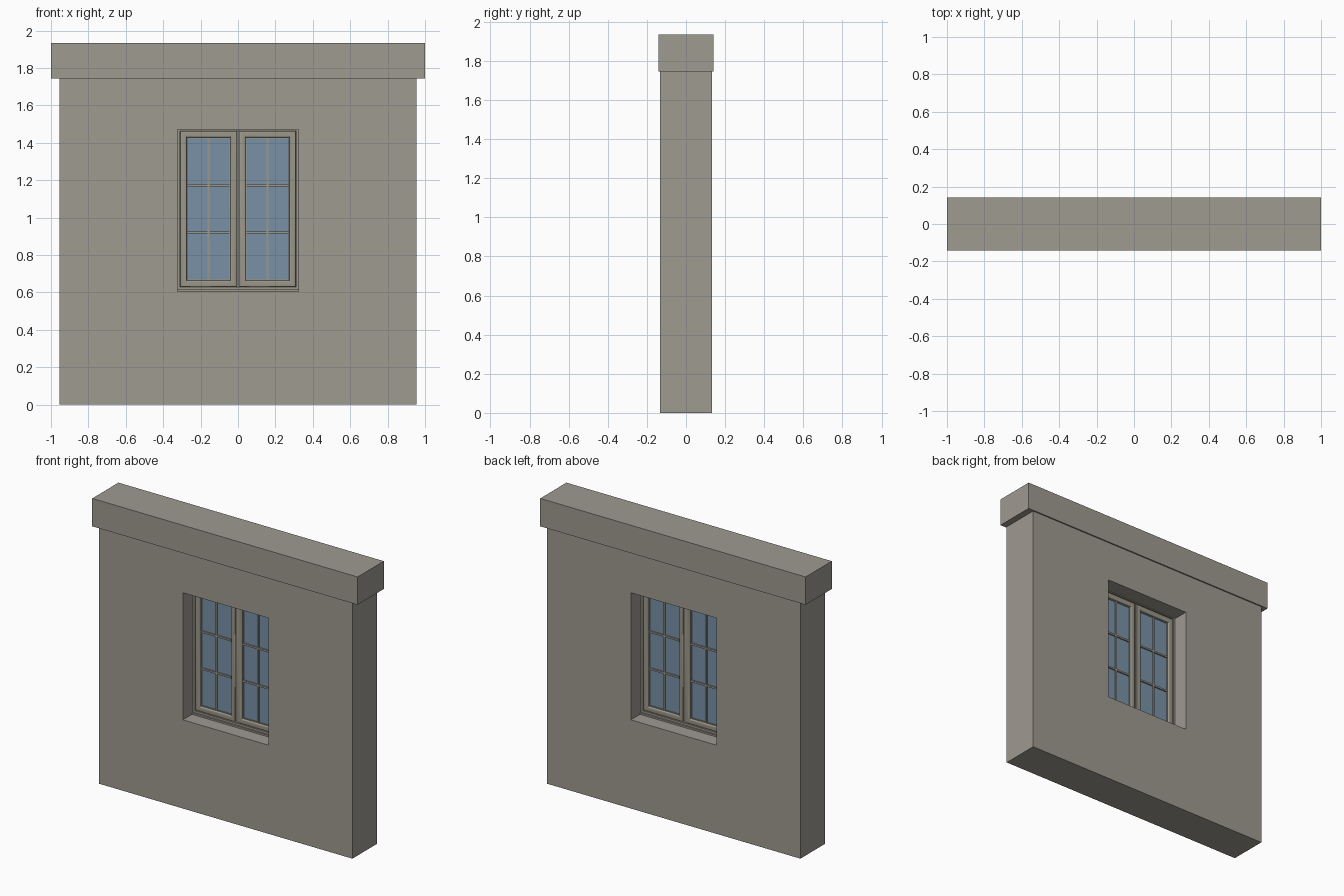
import bpy, bmesh, math

if "Cube" in bpy.data.objects:
    bpy.data.objects.remove(bpy.data.objects["Cube"])


def material(name, rgb):
    m = bpy.data.materials.new(name)
    m.diffuse_color = (*rgb, 1)
    m.use_nodes = True
    m.node_tree.nodes["Principled BSDF"].inputs["Base Color"].default_value = m.diffuse_color
    return m


STONE = material("warm grey plaster", (0.345, 0.325, 0.285))
FRAME = material("frame beige", (0.33, 0.31, 0.255))
GLASS = material("blue glass", (0.19, 0.285, 0.39))


def finish(name, bm, mat):
    bmesh.ops.recalc_face_normals(bm, faces=bm.faces)
    me = bpy.data.meshes.new(name)
    bm.to_mesh(me)
    bm.free()
    me.materials.append(mat)
    ob = bpy.data.objects.new(name, me)
    bpy.context.collection.objects.link(ob)
    return ob


def box(name, x, y, z, mat):
    bm = bmesh.new()
    bmesh.ops.create_cube(bm, size=1)
    for v in bm.verts:
        v.co = [r[0] + (c + 0.5) * (r[1] - r[0]) for c, r in zip(v.co, (x, y, z))]
    return finish(name, bm, mat)


def ring(name, loops, mat):
    """Closed rectangular ring through loops of (x0, x1, z0, z1, y)."""
    bm = bmesh.new()
    rows = [[bm.verts.new(p) for p in ((a, y, c), (b, y, c), (b, y, d), (a, y, d))]
            for a, b, c, d, y in loops]
    for i, r in enumerate(rows):
        s = rows[(i + 1) % len(rows)]
        for k in range(4):
            n = (k + 1) % 4
            bm.faces.new((r[k], r[n], s[n], s[k]))
    return finish(name, bm, mat)


def swept_frame(name, rect, profile, mat):
    """Mitred frame: profile of (inset, y) on the front, mirrored to the back."""
    full = profile + [(t, -y) for t, y in reversed(profile)]
    x0, x1, z0, z1 = rect
    return ring(name, [(x0 + t, x1 - t, z0 + t, z1 - t, y) for t, y in full], mat)


# Wall with a through opening, and the coping on top
outer = (-0.955, 0.955, 0, 1.745)
hole = (-0.323, 0.323, 0.604, 1.47)
ring("wall", [(*outer, -0.132), (*hole, -0.132), (*hole, 0.132), (*outer, 0.132)], STONE)
box("coping", (-1, 1), (-0.141, 0.141), (1.745, 1.935), STONE)

# Fixed window frame, with a deeper bottom rail
inner = (-0.309, 0.309, 0.629, 1.464)
ring("window_frame", [(*hole, -0.024), (*inner, -0.024), (*inner, 0.024), (*hole, 0.024)], FRAME)
box("frame_sill_step", (-0.323, 0.323), (-0.034, 0.034), (0.604, 0.615), FRAME)
box("meeting_post", (-0.009, 0.009), (-0.014, 0.014), (0.629, 1.464), FRAME)

# Sash moulding: rounded outer edge, flat, rounded inner edge, glazing bead
sash_profile = [(0, -0.012)]
for i in range(5):
    a = math.pi / 2 * i / 4
    sash_profile.append((0.008 - 0.008 * math.cos(a), -0.012 - 0.008 * math.sin(a)))
for i in range(5):
    a = math.pi / 2 * i / 4
    sash_profile.append((0.026 + 0.009 * math.sin(a), -0.011 - 0.009 * math.cos(a)))
sash_profile += [(0.035, -0.008), (0.040, -0.008)]
sash_profile = sash_profile[1:]

for side, s in (("left", -1), ("right", 1)):
    xs = sorted((s * 0.006, s * 0.309))
    sash = swept_frame(side + "_sash", (xs[0], xs[1], 0.629, 1.464), sash_profile, FRAME)
    gx0, gx1, gz0, gz1 = xs[0] + 0.039, xs[1] - 0.039, 0.668, 1.425
    box(side + "_glass", (gx0, gx1), (-0.003, 0.003), (gz0, gz1), GLASS)
    # Glazing bars: one upright, two crossbars
    mid = (gx0 + gx1) / 2
    box(side + "_upright_bar", (mid - 0.006, mid + 0.006), (-0.011, 0.011), (gz0, gz1), FRAME)
    for k in (1, 2):
        z = gz0 + (gz1 - gz0) * k / 3
        box(f"{side}_crossbar_{k}", (gx0, gx1), (-0.012, 0.012), (z - 0.006, z + 0.006), FRAME)
    # Smooth the rounded moulding only
    bpy.ops.object.select_all(action='DESELECT')
    sash.select_set(True)
    bpy.context.view_layer.objects.active = sash
    bpy.ops.object.shade_smooth_by_angle(angle=math.radians(35))
